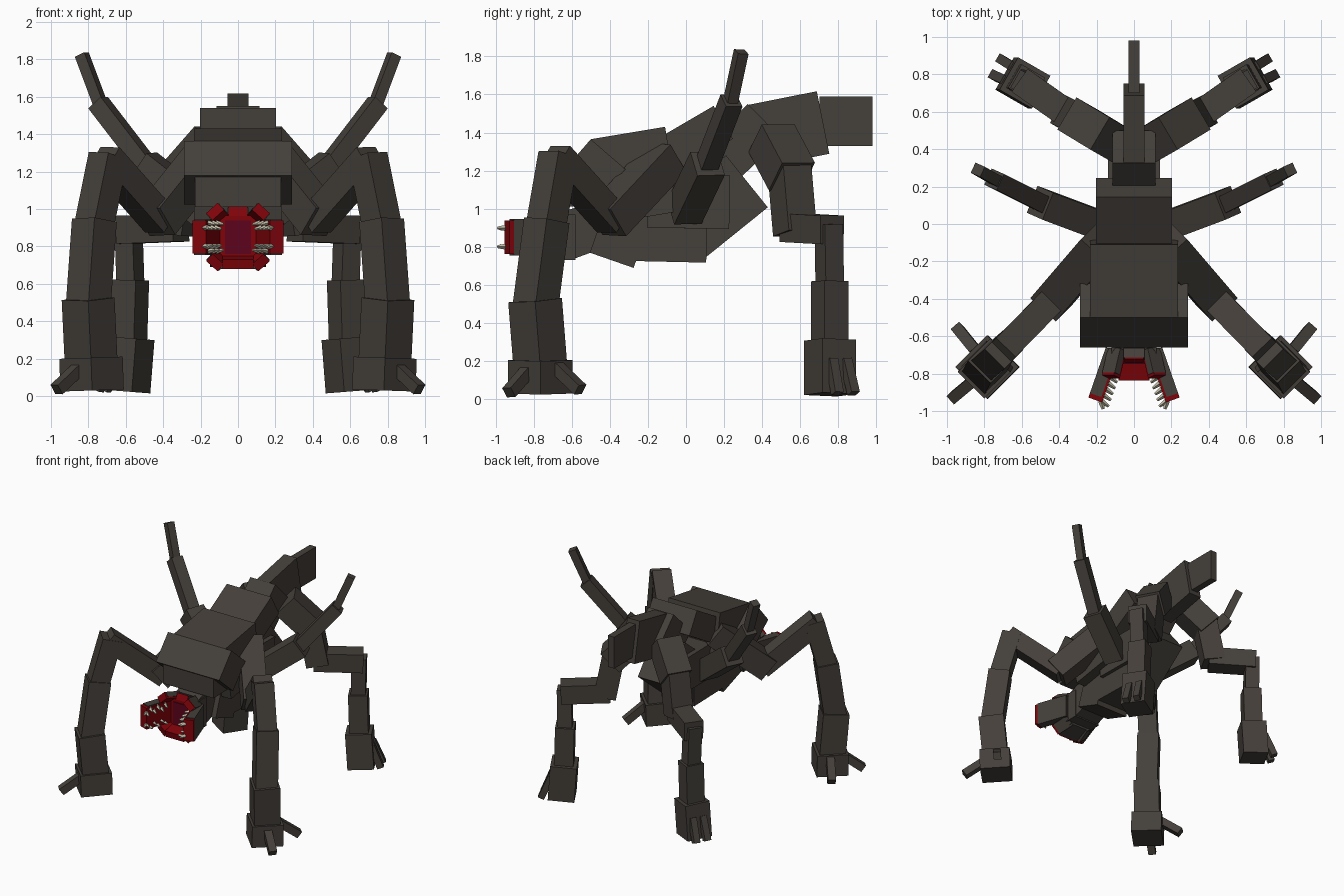
import bpy, bmesh, math
from mathutils import Vector, Matrix

cube = bpy.data.objects.get("Cube")
if cube:
    bpy.data.objects.remove(cube, do_unlink=True)


def material(name, rgb):
    m = bpy.data.materials.new(name)
    m.use_nodes = True
    m.diffuse_color = (*rgb, 1)
    bsdf = next(n for n in m.node_tree.nodes if n.type == 'BSDF_PRINCIPLED')
    bsdf.inputs["Base Color"].default_value = (*rgb, 1)
    return m


HIDE = material("dark_hide", (0.058, 0.050, 0.042))
RED = material("mouth_red", (0.22, 0.001, 0.003))
MAROON = material("throat_maroon", (0.11, 0.001, 0.012))
TOOTH = material("tooth_ivory", (0.55, 0.52, 0.40))
X = Vector((1, 0, 0))


def finish(bm, name, mat):
    me = bpy.data.meshes.new(name)
    bm.to_mesh(me)
    bm.free()
    me.materials.append(mat)
    bpy.context.collection.objects.link(bpy.data.objects.new(name, me))


def frame(p0, p1, hint):
    """Axes with z along p0-p1 and x as near to the hint as possible."""
    z = (p1 - p0).normalized()
    x = (hint - z * hint.dot(z)).normalized()
    m = Matrix((x, z.cross(x), z)).transposed().to_4x4()
    m.translation = (p0 + p1) / 2
    return m


def bar(name, p0, p1, w, d, hint, mat=HIDE):
    """Box running from p0 to p1, w wide along the hint and d deep."""
    bm = bmesh.new()
    bmesh.ops.create_cube(bm, size=1)
    size = Matrix.Diagonal((w, d, (p1 - p0).length, 1))
    bm.transform(frame(p0, p1, hint) @ size)
    finish(bm, name, mat)


def slab(name, a, b, depth, half):
    """Centred box given by its top edge (y, z) and its depth below that edge."""
    a, b = Vector((0, *a)), Vector((0, *b))
    u = (b - a).normalized()
    down = Vector((0, u.z, -u.y)) * depth / 2
    bar(name, a + down, b + down, 2 * half, depth, X)


def chain(prefix, names, joints, sizes, hint):
    """Mirrored pair of limbs: square boxes overlapping at the joints."""
    for side, s in (("left", 1), ("right", -1)):
        flip = Matrix.Diagonal((s, 1, 1))
        pts = [flip @ Vector(j) for j in joints]
        for i, (name, size) in enumerate(zip(names.split(), sizes)):
            lap = (pts[i + 1] - pts[i]).normalized() * 0.03
            end = pts[i + 1] + lap if i < len(sizes) - 1 else pts[i + 1]
            bar(f"{side}_{prefix}_{name}", pts[i] - lap, end, size, size,
                flip @ Vector(hint))


# Trunk and tail
slab("tail_tip", (0.70, 1.59), (0.98, 1.59), 0.26, 0.029)
slab("tail_middle", (0.325, 1.545), (0.687, 1.617), 0.335, 0.057)
slab("tail_base", (0.10, 1.33), (0.325, 1.55), 0.25, 0.115)
slab("pelvis", (-0.15, 0.99), (0.21, 1.28), 0.35, 0.14)
slab("middle_back", (-0.30, 1.28), (0.145, 1.54), 0.20, 0.203)
slab("torso", (-0.20, 1.18), (0.23, 1.175), 0.28, 0.18)
slab("upper_back", (-0.50, 1.365), (-0.11, 1.43), 0.45, 0.235)
slab("collar", (-0.66, 1.18), (-0.50, 1.365), 0.24, 0.29)
slab("chest", (-0.65, 1.175), (-0.10, 1.19), 0.165, 0.23)
slab("ribcage", (-0.39, 1.10), (-0.16, 1.02), 0.35, 0.15)
slab("belly", (-0.33, 0.905), (0.11, 0.895), 0.178, 0.15)
slab("neck", (-0.68, 0.97), (-0.38, 1.08), 0.25, 0.11)

# Front legs, hind legs and back spikes
chain("fore", "shoulder upper_arm elbow forearm wrist foot",
      [(0.19, -0.12, 1.25), (0.43, -0.40, 0.95), (0.70, -0.675, 1.255),
       (0.77, -0.735, 0.91), (0.80, -0.79, 0.49), (0.785, -0.765, 0.175),
       (0.78, -0.765, 0.03)],
      [0.185, 0.145, 0.15, 0.17, 0.20, 0.24], (1, 1, 0))
chain("hind", "hip thigh knee shin ankle foot",
      [(0.14, 0.46, 1.35), (0.28, 0.545, 1.19), (0.33, 0.57, 0.90),
       (0.585, 0.75, 0.89), (0.575, 0.755, 0.59), (0.585, 0.755, 0.28),
       (0.605, 0.755, 0.025)],
      [0.20, 0.17, 0.15, 0.11, 0.145, 0.20], (-0.5, 0.87, 0))
chain("spike", "base middle tip",
      [(0.20, 0, 1.0), (0.48, 0.105, 1.22), (0.73, 0.23, 1.545),
       (0.835, 0.29, 1.825)],
      [0.155, 0.095, 0.06], (-0.4, 0.9, 0))

# Claws
chain("fore", "front_claw", [(0.85, -0.83, 0.15), (0.97, -0.93, 0.035)], [0.06], (1, 1, 0))
chain("fore", "rear_claw", [(0.86, -0.66, 0.15), (0.945, -0.555, 0.05)], [0.06], (-1, 1, 0))
chain("hind", "rear_claw", [(0.655, 0.845, 0.18), (0.71, 0.88, 0.03)], [0.05], (-0.5, 0.87, 0))
chain("hind", "outer_claw", [(0.695, 0.77, 0.18), (0.75, 0.795, 0.03)], [0.05], (-0.5, 0.87, 0))

# Head, with a red mouth and a maroon gullet
for name, front, back, w, h, mat in [
    ("head", -0.70, -0.58, 0.24, 0.24, HIDE),
    ("mouth_back", -0.74, -0.70, 0.23, 0.23, RED),
    ("gullet", -0.748, -0.74, 0.14, 0.18, MAROON),
]:
    bar(name, Vector((0, front, 0.85)), Vector((0, back, 0.85)), w, h, X, mat)


def petal(name, deg, w, r0, r1, y1, d, lip):
    """Jaw flap opening outwards; its red lining runs past the tip by lip."""
    a = math.radians(deg)
    r = Vector((math.cos(a), 0, math.sin(a)))
    t = Vector((-math.sin(a), 0, math.cos(a)))
    p0 = r * r0 + Vector((0, -0.67, 0.85))
    p1 = r * r1 + Vector((0, y1, 0.85))
    u = (p1 - p0).normalized()
    inward = (u * r.dot(u) - r).normalized()
    bar(name, p0, p1, w, d, t)
    shift = inward * (d / 2 + 0.006)
    tip = p1 + u * lip
    bar(name + "_lining", p0 + shift, tip + shift, w * 0.92, 0.014, t, RED)
    bar(name + "_gum", p1, tip, w * 0.92, d, t, RED)
    return p0 + shift, tip + shift, inward


def tooth(name, base, direction, length, radius):
    bm = bmesh.new()
    bmesh.ops.create_cone(bm, cap_ends=True, segments=4, radius1=radius,
                          radius2=radius / 2, depth=length)
    tip = base + direction.normalized() * length
    bm.transform(frame(base, tip, Vector((0, 0, 1))))
    finish(bm, name, TOOTH)


petal("upper_lip", 90, 0.11, 0.12, 0.14, -0.72, 0.04, 0.01)
petal("lower_jaw", 270, 0.18, 0.12, 0.15, -0.82, 0.04, 0.01)
for name, deg in (("upper_left", 48), ("upper_right", 132),
                  ("lower_right", 228), ("lower_left", 312)):
    petal(name + "_flap", deg, 0.09, 0.14, 0.185, -0.80, 0.04, 0.015)

# Large side jaws carry two rows of teeth each
for side, deg in (("left", 0), ("right", 180)):
    p0, p1, inward = petal(side + "_jaw", deg, 0.19, 0.12, 0.205, -0.915, 0.065, 0.025)
    for row, dz in (("upper", 0.07), ("lower", -0.07)):
        for i in range(6):
            base = p0.lerp(p1, 0.38 + 0.12 * i)
            base.z += dz * (1.1 - 0.35 * (i % 2))
            lean = inward + Vector((0, -0.35, -dz * 3))
            tooth(f"{side}_{row}_tooth_{i + 1}", base, lean, 0.05, 0.015)
        tooth(f"{side}_{row}_front_tooth", p1 + Vector((0, 0.005, dz * 0.7)),
              Vector((inward.x * 0.3, -1, 0)), 0.045, 0.016)
